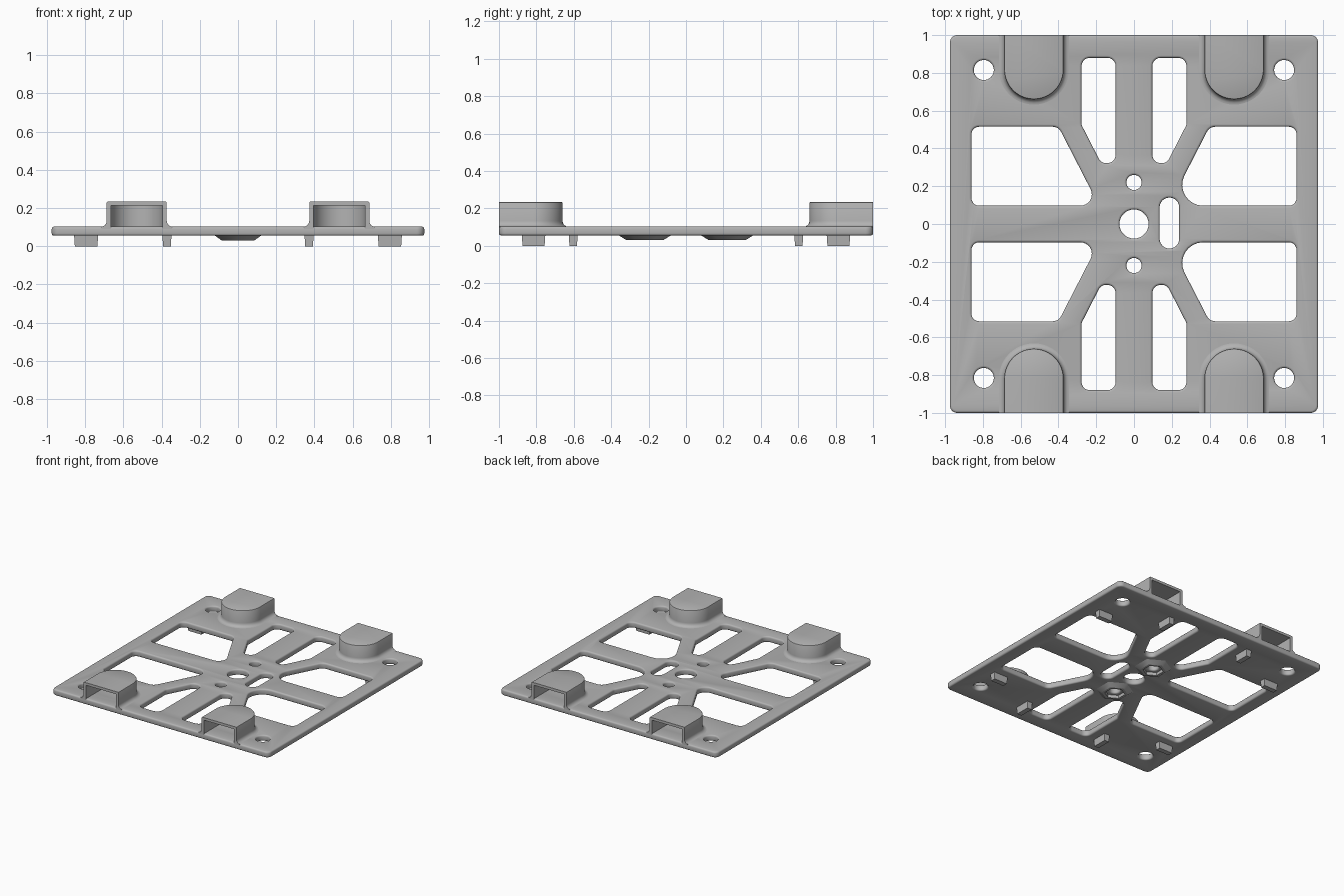
import bpy, bmesh, math
from mathutils import Vector

if "Cube" in bpy.data.objects:
    bpy.data.objects.remove(bpy.data.objects["Cube"])

grey = bpy.data.materials.new("plain grey")
grey.diffuse_color = (0.45, 0.45, 0.45, 1)
grey.use_nodes = True
grey.node_tree.nodes["Principled BSDF"].inputs["Base Color"].default_value = grey.diffuse_color
Z_LOW, Z_TOP = 0.055, 0.103


def finish(ob, angle=35):
    """Weld, give colour and smooth the gentle curves."""
    bm = bmesh.new()
    bm.from_mesh(ob.data)
    bmesh.ops.remove_doubles(bm, verts=bm.verts, dist=1e-5)
    bmesh.ops.recalc_face_normals(bm, faces=bm.faces)
    bm.to_mesh(ob.data)
    bm.free()
    ob.data.materials.clear()
    ob.data.materials.append(grey)
    bpy.ops.object.select_all(action='DESELECT')
    ob.select_set(True)
    bpy.context.view_layer.objects.active = ob
    bpy.ops.object.shade_smooth_by_angle(angle=math.radians(angle))


def from_bmesh(name, bm):
    me = bpy.data.meshes.new(name)
    bm.to_mesh(me)
    bm.free()
    ob = bpy.data.objects.new(name, me)
    bpy.context.collection.objects.link(ob)
    finish(ob)
    return ob


def rounded(corners, n=8):
    """Polygon with a fillet of its own radius at every (x, y, r) corner."""
    out = []
    for i, (x, y, r) in enumerate(corners):
        p = Vector((x, y))
        a = (Vector(corners[i - 1][:2]) - p).normalized()
        b = (Vector(corners[(i + 1) % len(corners)][:2]) - p).normalized()
        half = a.angle(b) / 2
        centre = p + (a + b).normalized() * (r / math.sin(half))
        start = p + a * (r / math.tan(half)) - centre
        end = p + b * (r / math.tan(half)) - centre
        turn = math.atan2(start.x * end.y - start.y * end.x, start.dot(end))
        for k in range(n + 1):
            t = turn * k / n
            out.append((centre.x + start.x * math.cos(t) - start.y * math.sin(t),
                        centre.y + start.x * math.sin(t) + start.y * math.cos(t)))
    return out


def circle(x, y, r, n=32):
    return [(x + r * math.cos(math.tau * k / n), y + r * math.sin(math.tau * k / n))
            for k in range(n)]


# Outline and openings of the plate
loops = [rounded([(-.975, -1, .04), (.975, -1, .04), (.975, 1, .04), (-.975, 1, .04)])]
loops.append(circle(0, 0, .077))
loops.append([(.1875 + .052 * math.cos(math.pi * k / 12),
               (.088 if k < 13 else -.078) + .052 * math.sin(math.pi * k / 12))
              for k in range(13)] +
             [(.1875 + .052 * math.cos(math.pi * k / 12),
               -.078 + .052 * math.sin(math.pi * k / 12)) for k in range(12, 25)])
for sy in (-1, 1):
    loops.append(circle(0, .22 * sy, .04))
    for sx in (-1, 1):
        loops.append(circle(.795 * sx, .815 * sy, .053))
        tip = .11 if sx > 0 else .06
        wide = [(.86, .097, .04), (.86, .515, .04), (.40, .515, .05), (.185, .097, tip)]
        tall = [(.278, .88, .045), (.097, .88, .045), (.097, .322, .045),
                (.174, .322, .045), (.278, .525, .04)]
        for shape in (wide, tall):
            loops.append(rounded([(x * sx, y * sy, r) for x, y, r in shape]))

# Plate with softly rounded edges
cu = bpy.data.curves.new("plate", 'CURVE')
cu.dimensions = '2D'
cu.fill_mode = 'BOTH'
soft = .012
cu.extrude = (Z_TOP - Z_LOW) / 2 - soft
cu.bevel_depth = soft
cu.bevel_resolution = 2
cu.offset = -soft
for pts in loops:
    sp = cu.splines.new('POLY')
    sp.points.add(len(pts) - 1)
    for q, (x, y) in zip(sp.points, pts):
        q.co = (x, y, 0, 1)
    sp.use_cyclic_u = True
plate = bpy.data.objects.new("plate", cu)
plate.location.z = (Z_TOP + Z_LOW) / 2
bpy.context.collection.objects.link(plate)
plate.select_set(True)
bpy.context.view_layer.objects.active = plate
bpy.ops.object.convert(target='MESH')
finish(bpy.context.view_layer.objects.active)


def arch(bm, r, z, cx, s, n=24):
    """Open U-shaped row of vertices, both ends on the plate edge."""
    pts = [(r, -1)] + [(r * math.cos(math.pi * k / n), -.817 + r * math.sin(math.pi * k / n))
                       for k in range(n + 1)] + [(-r, -1)]
    return [bm.verts.new((cx + x, -y * s, z)) for x, y in pts]


# Hollow round-ended sockets, open at the plate edge, flared at the foot
flare = [(.185 - .028 * math.sin(math.pi / 2 * k / 5),
          Z_TOP + .03 * (1 - math.cos(math.pi / 2 * k / 5))) for k in range(6)]
outer = [(.185, .09)] + flare + [(.157, .228), (.155, .232), (.151, .234)]
inner = [(.136, .213), (.136, .09)]
for s, side in ((-1, "front"), (1, "back")):
    for cx, hand in ((-.53, "left"), (.53, "right")):
        bm = bmesh.new()
        rows = [arch(bm, r, z, cx, s) for r, z in outer]
        hollow = [arch(bm, r, z, cx, s) for r, z in inner]
        for group in (rows, hollow):
            for a, b in zip(group, group[1:]):
                for k in range(len(a) - 1):
                    bm.faces.new((a[k], a[k + 1], b[k + 1], b[k]))
        bm.faces.new(rows[-1])
        bm.faces.new(hollow[0])
        # end wall in three pieces: two legs and the roof
        for e in (0, -1):
            bm.faces.new([row[e] for row in rows] + [row[e] for row in hollow])
        bm.faces.new((rows[-1][0], rows[-1][-1], hollow[0][-1], hollow[0][0]))
        # underside of the walls, buried in the plate
        for k in range(len(rows[0]) - 1):
            bm.faces.new((rows[0][k], rows[0][k + 1], hollow[-1][k + 1], hollow[-1][k]))
        from_bmesh(f"{side}_{hand}_socket", bm)


# Small tapered locating tabs under the plate
def tab(name, x, y, hx, hy):
    bm = bmesh.new()
    bmesh.ops.create_cube(bm, size=2)
    for v in bm.verts:
        k = .004 if v.co.z < 0 else 0
        v.co = (x + v.co.x * (hx - k), y + v.co.y * (hy - k), 0 if v.co.z < 0 else .06)
    from_bmesh(name, bm)


for sx in (-1, 1):
    for sy in (-1, 1):
        tab("side_tab", .795 * sx, .603 * sy, .063, .024)
        tab("end_tab", .372 * sx, .815 * sy, .024, .063)

# Hexagonal nut holders under the two small holes
for sy in (-1, 1):
    bm = bmesh.new()
    rings = [[bm.verts.new((r * math.sin(math.tau * k / 6),
                            .22 * sy + r * math.cos(math.tau * k / 6), z)) for k in range(6)]
             for r, z in ((.14, .056), (.098, .03), (.076, .03), (.076, .056))]
    for i in range(4):
        a, b = rings[i], rings[(i + 1) % 4]
        for k in range(6):
            j = (k + 1) % 6
            bm.faces.new((a[k], a[j], b[j], b[k]))
    from_bmesh("nut_holder", bm)
